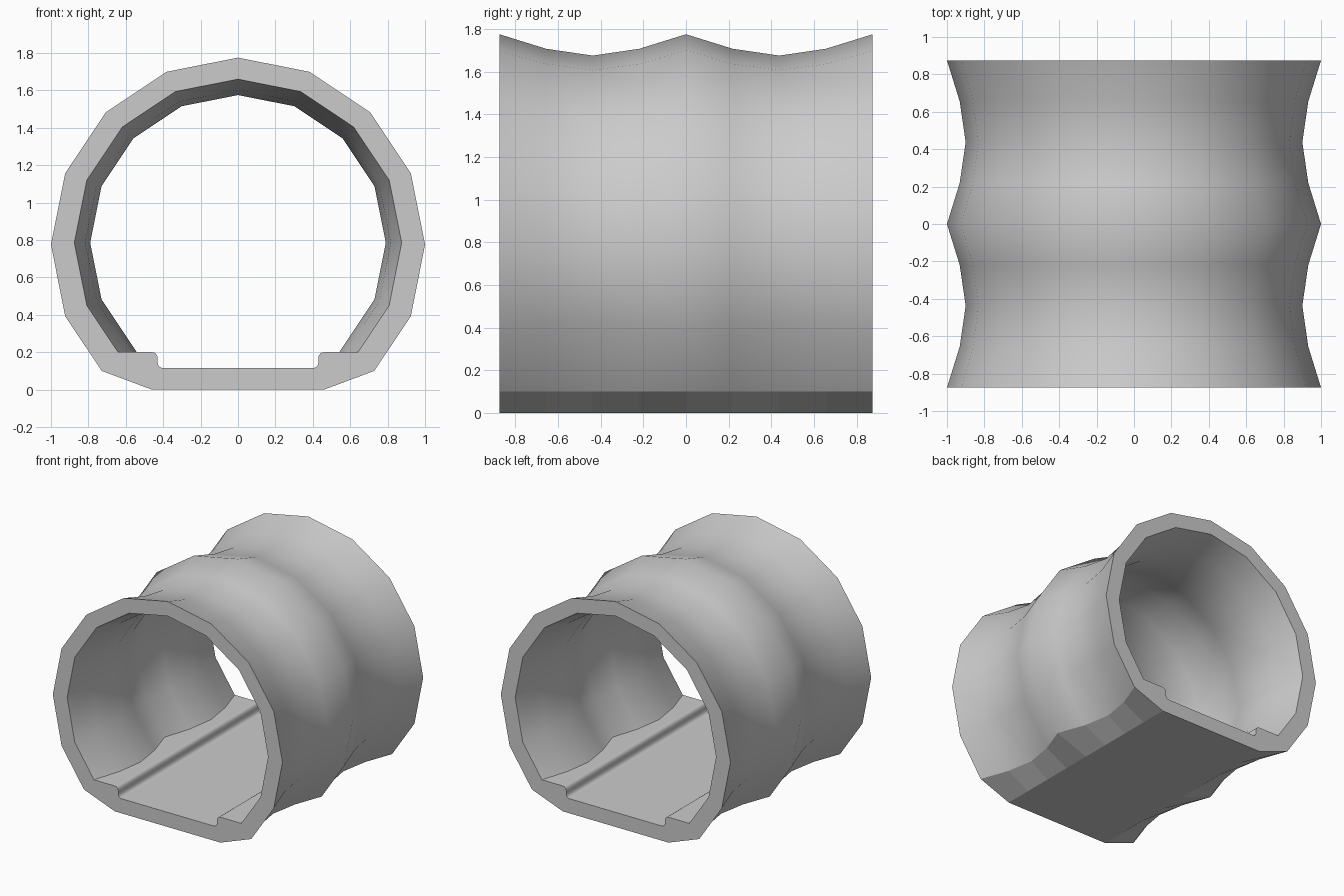
import bpy, bmesh
from math import sin, cos, pi, radians

if "Cube" in bpy.data.objects:
    bpy.data.objects.remove(bpy.data.objects["Cube"])

ROWS = [-0.875 + i * 0.21875 for i in range(9)]
OUTER_R = [1.0, 0.932, 0.9, 0.932]
INNER_R = [0.875, 0.817, 0.79, 0.817]


def arch(r, cz, floor):
    """Right half of a 16-sided arch, top downwards, cut off at floor height."""
    pts = [(r * cos(radians(90 - 22.5 * i)), cz + r * sin(radians(90 - 22.5 * i)))
           for i in range(6)]
    x, z = pts[-1]
    dx, dz = r * (cos(pi / 8) - cos(pi / 4)), r * (sin(pi / 4) - sin(pi / 8))
    pts.append((x - (z - floor) * dx / dz, floor))
    return pts


def fillet(cx, cz, r, start, end, n=4):
    return [(cx + r * cos(radians(start + (end - start) * i / n)),
             cz + r * sin(radians(start + (end - start) * i / n))) for i in range(n + 1)]


def full(half):
    """Mirror a half section into a closed loop starting at the top."""
    return half + [(-x, z) for x, z in reversed(half[1:])]


# walkway channel: rounded ledge lip and rounded foot
channel = fillet(0.46, 0.17, 0.03, 90, 180) + fillet(0.40, 0.145, 0.03, 0, -90)

bm = bmesh.new()
outer, inner = [], []
for i, y in enumerate(ROWS):
    o = full(arch(OUTER_R[i % 4], 0.775, 0.1) + [(0.46, 0.0)])
    n = full(arch(INNER_R[i % 4], 0.785, 0.2) + channel)
    outer.append([bm.verts.new((x, y, z)) for x, z in o])
    inner.append([bm.verts.new((x, y, z)) for x, z in n])

# outer shell and inner lining; the curved walls are smooth, the base is flat
for rings, floor_pts in ((outer, ()), (inner, set(range(7, 16)))):
    count = len(rings[0])
    for a, b in zip(rings, rings[1:]):
        for k in range(count):
            m = (k + 1) % count
            f = bm.faces.new((a[k], a[m], b[m], b[k]))
            f.smooth = k < 6 or k >= count - 6
            lip = min(k, count - 1 - k)
            if lip in floor_pts and lip != 11:
                f.smooth = True

# end rims
for o, n in ((outer[0], inner[0]), (outer[-1], inner[-1])):
    for k in range(6):
        bm.faces.new((o[k], o[k + 1], n[k + 1], n[k]))
        bm.faces.new((o[-k], o[-k - 1], n[-k - 1], n[-k]))
    bm.faces.new(o[6:len(o) - 5] + n[6:len(n) - 5][::-1])

bmesh.ops.recalc_face_normals(bm, faces=bm.faces)
# keep the channel floor flat
for f in bm.faces:
    if abs(f.normal.z) > 0.999:
        f.smooth = False
mesh = bpy.data.meshes.new("tunnel_section")
bm.to_mesh(mesh)
bm.free()
bpy.context.collection.objects.link(bpy.data.objects.new("tunnel_section", mesh))
